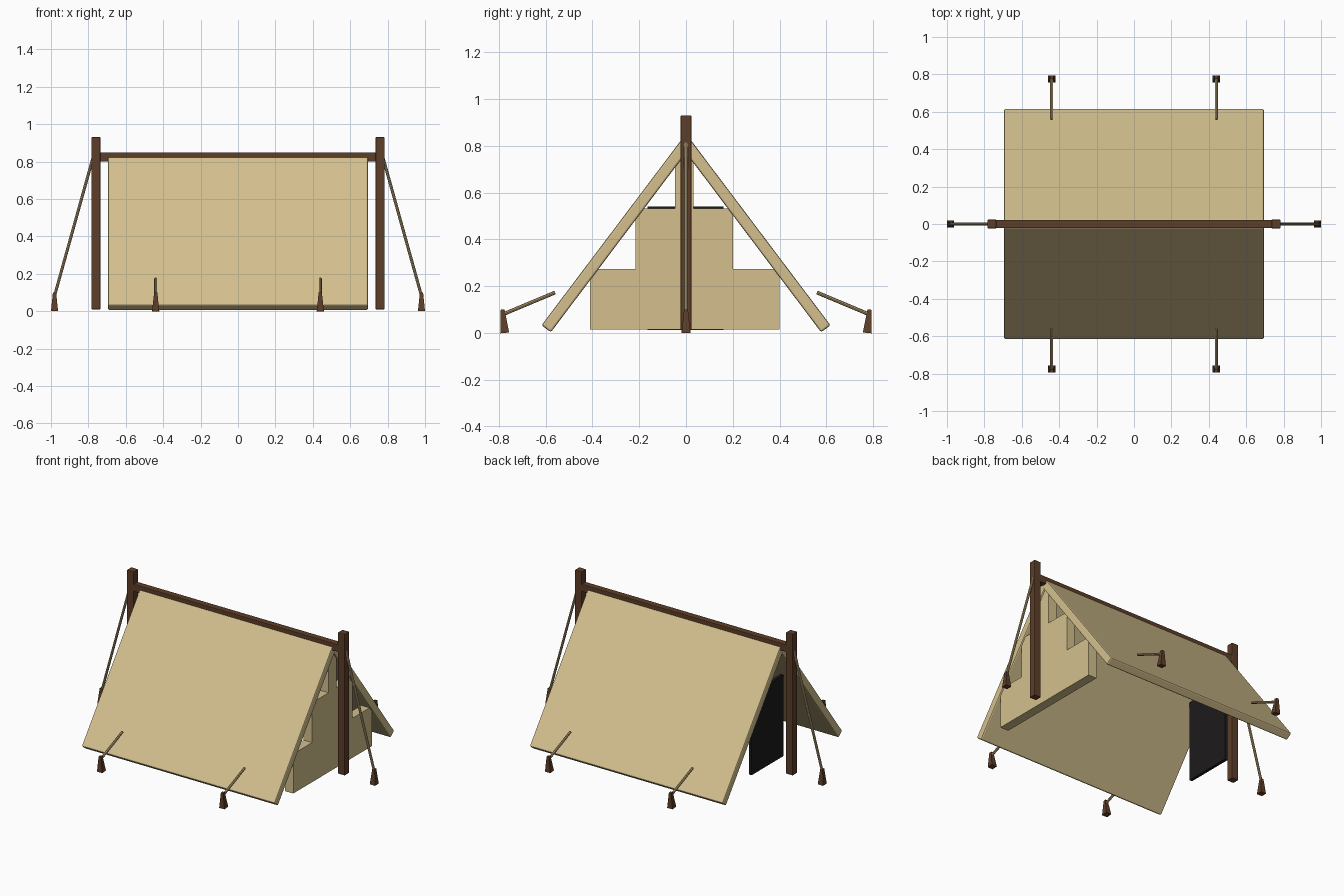
import bpy, math
from mathutils import Vector, Matrix

if "Cube" in bpy.data.objects:
    bpy.data.objects.remove(bpy.data.objects["Cube"])


def material(name, rgb):
    m = bpy.data.materials.new(name)
    m.diffuse_color = (*rgb, 1)
    m.use_nodes = True
    m.node_tree.nodes["Principled BSDF"].inputs["Base Color"].default_value = m.diffuse_color
    return m


CANVAS = material("canvas", (0.66, 0.53, 0.27))
WOOD = material("wood", (0.11, 0.048, 0.021))
ROPE = material("rope", (0.47, 0.34, 0.17))
DARK = material("dark", (0.012, 0.010, 0.010))


def mesh_object(name, verts, faces, mat, bevel=0.0):
    me = bpy.data.meshes.new(name)
    me.from_pydata(verts, [], faces)
    me.materials.append(mat)
    ob = bpy.data.objects.new(name, me)
    bpy.context.collection.objects.link(ob)
    if bevel:
        b = ob.modifiers.new("bevel", "BEVEL")
        b.width = bevel
        b.segments = 2
    return ob


def prism(name, profile, x0, x1, mat, bevel=0.0):
    """Extrude a counter-clockwise (y, z) profile along x."""
    n = len(profile)
    verts = [(x, y, z) for x in (x0, x1) for y, z in profile]
    faces = [list(range(n))[::-1], list(range(n, 2 * n))]
    faces += [(i, (i + 1) % n, (i + 1) % n + n, i + n) for i in range(n)]
    return mesh_object(name, verts, faces, mat, bevel)


def box(name, lo, hi, mat, bevel=0.0):
    profile = [(lo[1], lo[2]), (hi[1], lo[2]), (hi[1], hi[2]), (lo[1], hi[2])]
    return prism(name, profile, lo[0], hi[0], mat, bevel)


def rope(name, a, b, radius=0.008):
    a, b = Vector(a), Vector(b)
    bpy.ops.mesh.primitive_cylinder_add(vertices=8, radius=radius, depth=(b - a).length,
                                        location=(a + b) / 2)
    ob = bpy.context.object
    ob.name = name
    ob.rotation_euler = (b - a).to_track_quat('Z', 'Y').to_euler()
    ob.data.materials.append(ROPE)


def stake(name, x, y, tilt=0.0):
    bpy.ops.mesh.primitive_cone_add(vertices=4, radius1=0.027, radius2=0.012, depth=0.10,
                                    location=(x, y, 0.05))
    ob = bpy.context.object
    ob.name = name
    ob.data.transform(Matrix.Rotation(math.pi / 4, 4, 'Z'))
    ob.rotation_euler.x = tilt
    ob.data.materials.append(WOOD)


# Sloping canvas panels
slope = [(-0.02, 0.796), (0.578, 0.003), (0.618, 0.033), (0.02, 0.826)]
prism("back_canvas_panel", slope, -0.695, 0.695, CANVAS, 0.008)
prism("front_canvas_panel", [(-y, z) for y, z in reversed(slope)], -0.695, 0.695, CANVAS, 0.008)

# Stepped end wall
prism("stepped_end_wall",
      [(-0.41, 0.015), (0.40, 0.015), (0.40, 0.273), (0.20, 0.273), (0.20, 0.532),
       (0.032, 0.532), (0.032, 0.78), (-0.047, 0.78), (-0.047, 0.532), (-0.217, 0.532),
       (-0.217, 0.273), (-0.41, 0.273)], 0.625, 0.685, CANVAS)

# Dark doorway at the open end
box("doorway", (-0.585, -0.165, 0.012), (-0.565, 0.16, 0.54), DARK)

# Ridge pole and end posts
box("ridge_pole", (-0.78, -0.021, 0.80), (0.78, 0.021, 0.848), WOOD, 0.003)
for side, s in (("left", -1), ("right", 1)):
    box(side + "_post", (s * 0.76 - 0.024, -0.023, 0.01), (s * 0.76 + 0.024, 0.023, 0.93), WOOD, 0.003)
    # End guy line and stake
    rope(side + "_end_rope", (s * 0.77, 0, 0.84), (s * 0.98, 0, 0.085))
    stake(side + "_end_stake", s * 0.981, 0)
    # Side guy lines and stakes
    for face, t in (("front", -1), ("back", 1)):
        rope(f"{face}_{side}_rope", (s * 0.44, t * 0.56, 0.173), (s * 0.44, t * 0.775, 0.083))
        stake(f"{face}_{side}_stake", s * 0.44, t * 0.78, -t * 0.09)
